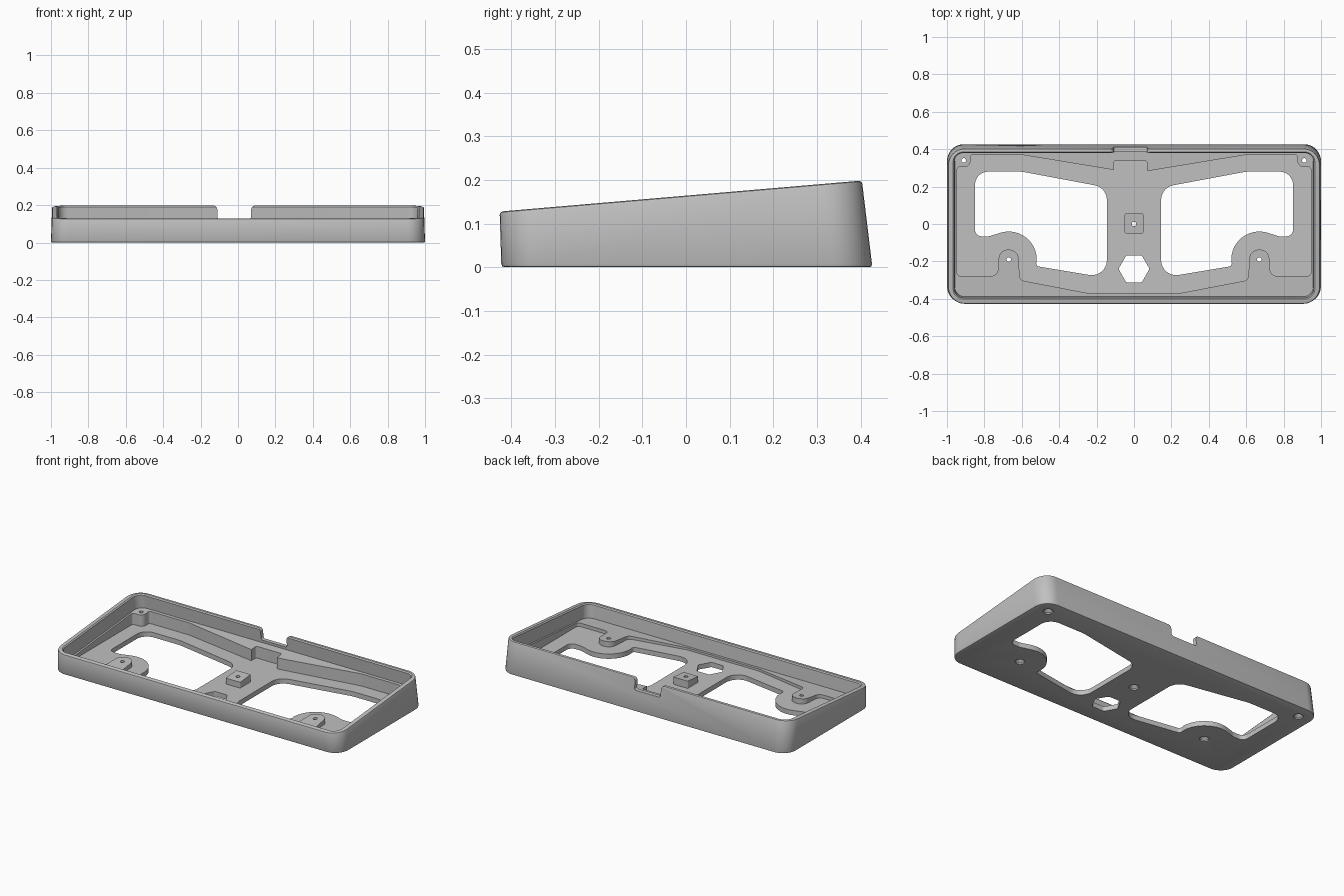
import bpy, bmesh, math
from mathutils import Vector

cube = bpy.data.objects.get("Cube")
if cube:
    bpy.data.objects.remove(cube, do_unlink=True)

grey = bpy.data.materials.new("case grey")
grey.use_nodes = True
grey.diffuse_color = (0.53, 0.53, 0.53, 1)
grey.node_tree.nodes["Principled BSDF"].inputs["Base Color"].default_value = (0.53, 0.53, 0.53, 1)

SLOPE = 0.0855      # tilt of the rim and the ledge
RIM, LEDGE, FLOOR = 0.164, 0.075, 0.03


def fillet(corners, seg=8):
    """Round a polygon given as (x, y, radius) corners."""
    out = []
    n = len(corners)
    for i, (x, y, r) in enumerate(corners):
        p = Vector((x, y))
        to_a = Vector(corners[i - 1][:2]) - p
        to_b = Vector(corners[(i + 1) % n][:2]) - p
        u, v = to_a.normalized(), to_b.normalized()
        half = u.angle(v) / 2
        if r == 0 or half > 1.55:
            out.append(p)
            continue
        d = min(r / math.tan(half), 0.48 * to_a.length, 0.48 * to_b.length)
        r = d * math.tan(half)
        c = p + (u + v).normalized() * r / math.sin(half)
        a, b = (p + u * d - c).normalized(), (p + v * d - c).normalized()
        out += [c + a.slerp(b, k / seg).normalized() * r for k in range(seg + 1)]
    return out


def rect(x0, x1, y0, y1, r):
    return fillet([(x0, y0, r), (x1, y0, r), (x1, y1, r), (x0, y1, r)])


def flat(pts, z, slope=0.0):
    return [(p[0], p[1], z + slope * p[1]) for p in pts]


def circle(x, y, r, z):
    return [(x + r * math.cos(k * math.tau / 24), y + r * math.sin(k * math.tau / 24), z) for k in range(24)]


def loft(name, rings):
    """Skin a closed solid through rings of equal point count."""
    bm = bmesh.new()
    rows = [[bm.verts.new(p) for p in ring] for ring in rings]
    n = len(rows[0])
    for low, high in zip(rows, rows[1:]):
        for i in range(n):
            j = (i + 1) % n
            bm.faces.new((low[i], low[j], high[j], high[i]))
    bm.faces.new(rows[0][::-1])
    bm.faces.new(rows[-1])
    bmesh.ops.recalc_face_normals(bm, faces=bm.faces)
    mesh = bpy.data.meshes.new(name)
    bm.to_mesh(mesh)
    bm.free()
    mesh.materials.append(grey)
    obj = bpy.data.objects.new(name, mesh)
    bpy.context.collection.objects.link(obj)
    return obj


def apply(obj, mod):
    bpy.context.view_layer.objects.active = obj
    bpy.ops.object.modifier_apply(modifier=mod.name)


def cut(obj, rings):
    cutter = loft("cutter", rings)
    cutter.hide_render = True
    mod = obj.modifiers.new("cut", 'BOOLEAN')
    mod.operation, mod.solver, mod.object = 'DIFFERENCE', 'EXACT', cutter
    apply(obj, mod)
    bpy.data.objects.remove(cutter, do_unlink=True)


def soften(obj, width):
    mod = obj.modifiers.new("soften", 'BEVEL')
    mod.width, mod.segments = width, 2
    mod.limit_method, mod.angle_limit = 'ANGLE', math.radians(40)
    apply(obj, mod)


def mirrored(pts):
    return [(-p[0],) + tuple(p[1:]) for p in reversed(pts)]


# Wedge-shaped outer body with drafted walls
case = loft("tray_case", [
    flat(rect(-1, 1, -0.423, 0.427, 0.09), 0),
    flat(rect(-0.994, 0.994, -0.427, 0.403, 0.09), RIM, SLOPE)])
soften(case, 0.007)

# Main cavity down to the tilted ledge, with a small chamfer at the rim
cut(case, [
    flat(rect(-0.957, 0.957, -0.388, 0.388, 0.05), LEDGE, SLOPE),
    flat(rect(-0.961, 0.961, -0.395, 0.38, 0.05), RIM - 0.007, SLOPE),
    flat(rect(-0.968, 0.968, -0.402, 0.386, 0.055), RIM + 0.001, SLOPE),
    flat(rect(-0.968, 0.968, -0.402, 0.386, 0.055), 0.3)])

# Deep pocket leaving the ledge, corner bosses and front bosses standing
half_pocket = [(0.25, -0.369, 0.1), (0.61, -0.3, 0.03), (0.62, -0.137, 0.05), (0.72, -0.137, 0.05),
               (0.73, -0.278, 0.035), (0.946, -0.278, 0.02), (0.946, 0.305, 0.015), (0.875, 0.305, 0.03),
               (0.875, 0.37, 0.015), (0.6, 0.37, 0.1), (0.09, 0.286, 0.01)]
pocket = fillet(half_pocket + mirrored(half_pocket))
cut(case, [flat(pocket, FLOOR), flat(pocket, LEDGE + 0.01, SLOPE)])

# Connector recess in the rear ledge
recess = rect(-0.11, 0.07, 0.25, 0.337, 0.012)
cut(case, [flat(recess, FLOOR), flat(recess, LEDGE + 0.01, SLOPE)])

# Notch through the rear wall, flared at the top
notch = fillet([(-0.11, 0.125, 0.012), (0.07, 0.125, 0.012), (0.07, 0.1985, 0.025), (0.2, 0.1985, 0),
                (0.2, 0.3, 0), (-0.24, 0.3, 0), (-0.24, 0.1985, 0), (-0.11, 0.1985, 0.025)])
cut(case, [[(p[0], y, p[1]) for p in notch] for y in (0.36, 0.5)])

# Two large floor openings that curve around the front bosses
arc = [(0.67 + 0.15 * math.cos(math.radians(a)), -0.19 + 0.15 * math.sin(math.radians(a)), 0)
       for a in range(70, 181, 10)]
opening = [(0.145, 0.195, 0.08), (0.6, 0.28, 0.2), (0.85, 0.28, 0.07), (0.85, -0.066, 0.075),
           (0.775, -0.066, 0.06)] + arc + [(0.525, -0.225, 0.05), (0.145, -0.288, 0.08)]
for side in (opening, mirrored(opening)):
    outline = fillet(side)
    cut(case, [flat(outline, -0.1), flat(outline, 0.06)])

# Hexagonal floor hole
hexagon = fillet([(0.083 * math.cos(k * math.pi / 3), -0.24 + 0.083 * math.sin(k * math.pi / 3), 0.015)
                  for k in range(6)], 4)
cut(case, [flat(hexagon, -0.1), flat(hexagon, 0.06)])

# Square centre post
post = loft("centre_post", [
    flat(rect(-0.05, 0.05, -0.05, 0.055, 0.006), FLOOR - 0.004),
    flat(rect(-0.05, 0.05, -0.05, 0.055, 0.006), LEDGE - 0.004, SLOPE)])

# Screw holes with wide countersinks underneath
for x, y in ((0, 0), (-0.91, 0.34), (0.91, 0.34), (-0.67, -0.19), (0.67, -0.19)):
    hole = [circle(x, y, 0.028, -0.05), circle(x, y, 0.028, 0.008), circle(x, y, 0.012, 0.022),
            circle(x, y, 0.012, 0.3)]
    cut(case, hole)
    if x == 0:
        cut(post, hole)

# Smooth rounded walls, crisp edges
for obj in (case, post):
    bpy.ops.object.select_all(action='DESELECT')
    obj.select_set(True)
    bpy.context.view_layer.objects.active = obj
    bpy.ops.object.shade_smooth_by_angle(angle=math.radians(30))
